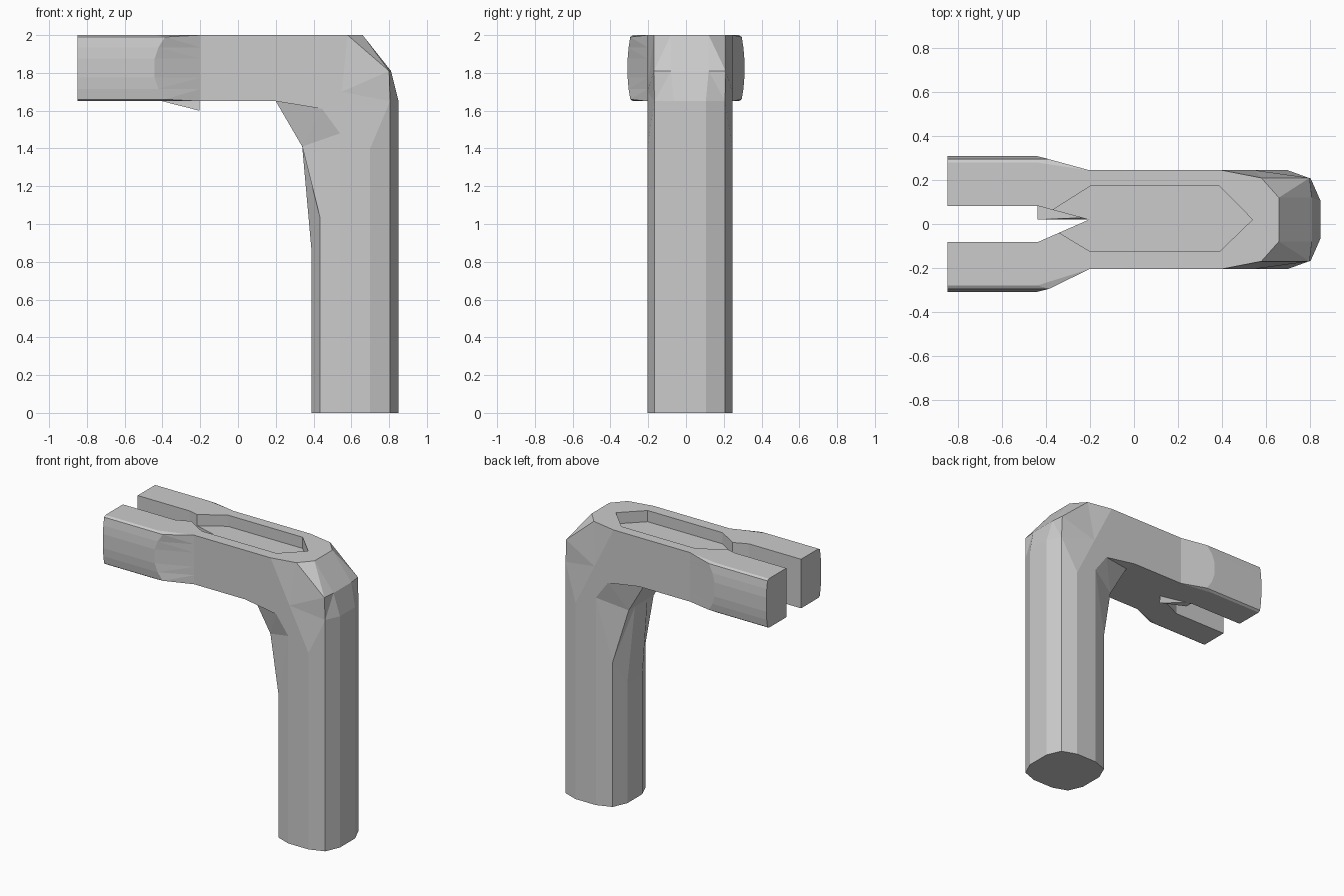
import bpy, bmesh

if "Cube" in bpy.data.objects:
    bpy.data.objects.remove(bpy.data.objects["Cube"])

CY = 0.02  # centre line of shaft and arm


def make_object(name, verts, faces):
    mesh = bpy.data.meshes.new(name)
    bm = bmesh.new()
    vs = [bm.verts.new(v) for v in verts]
    for f in faces:
        bm.faces.new([vs[i] for i in f])
    # flat triangles wherever a quad is bent
    bmesh.ops.triangulate(bm, faces=[f for f in bm.faces if len(f.verts) == 4])
    bmesh.ops.recalc_face_normals(bm, faces=bm.faces)
    bm.to_mesh(mesh)
    bm.free()
    ob = bpy.data.objects.new(name, mesh)
    bpy.context.collection.objects.link(ob)
    return ob


def loft(name, rings):
    n = len(rings[0])
    verts = [v for r in rings for v in r]
    faces = [(k * n + i, k * n + (i + 1) % n, (k + 1) * n + (i + 1) % n, (k + 1) * n + i)
             for k in range(len(rings) - 1) for i in range(n)]
    faces += [tuple(range(n))[::-1], tuple(range(len(verts) - n, len(verts)))]
    return make_object(name, verts, faces)


def boolean(target, tool, op):
    mod = target.modifiers.new(op.title(), 'BOOLEAN')
    mod.operation, mod.object, mod.solver = op, tool, 'EXACT'
    bpy.context.view_layer.objects.active = target
    bpy.ops.object.modifier_apply(modifier=mod.name)
    bpy.data.objects.remove(tool)


def mirrored(half):
    return [(x, CY + y, z) for x, y, z in half] + [(x, CY - y, z) for x, y, z in reversed(half)]


# Twelve-sided shaft, faceted elbow and arm: half rings from outer to inner side
section = [(.85, .085), (.805, .187), (.70, .225), (.54, .225), (.435, .187), (.39, .085)]
tops = [1.65, 1.65, 1.40, 1.48, 1.03, .85]
arm_y = [.10, .19, .225, .225, .14, .07]
foot = [(x, y, 0) for x, y in section]
shoulder = [(x, y, z) for (x, y), z in zip(section, tops)]
elbow = [(.81, .10, 1.81), (.80, .19, 1.81), (.55, .225, 1.70),
         (.445, .225, 1.61), (.34, .14, 1.41), (.34, .07, 1.41)]
arm_x = [.66, .58, .40, .20, .20, .20]
arm_start = [(x, y, 2.0 if i < 3 else 1.65) for i, (x, y) in enumerate(zip(arm_x, arm_y))]
arm_end = [(-.21, y, z) for _, y, z in arm_start]
body = loft("shaft_and_arm", [mirrored(r) for r in (foot, shoulder, elbow, arm_start, arm_end)])

# Two barrel-sided prongs tapering into the arm
curve = [(.28, .175), (.295, .165), (.304, .11), (.309, .05),
         (.309, -.05), (.304, -.11), (.295, -.165), (.28, -.175)]
for side, wall in ((1, .245), (-1, .205)):
    inner = side * .083
    end, neck, root = [], [], []
    for y, h in curve:
        z = 1.825 + h
        end.append((-.85, side * y, z))
        edge = abs(h) > .17
        neck.append((-.44 if edge else -.21 - (y - .25) / .06 * .235, side * y, z))
        root.append((-.20, side * (wall - .001) , z))
    for ring, x, y in ((end, -.85, inner), (neck, -.44, inner), (root, -.20, CY - side * .002)):
        ring += [(x, y, 1.65), (x, y, 2.0)]
    boolean(body, loft("prong", [end, neck, root]), 'UNION')

# Pointed recess in the top of the arm
outline = [(-.44, .02), (-.20, -.125), (.39, -.125), (.54, .02), (.39, .172), (-.20, .172)]
cutter = loft("recess_cutter", [[(x, y, z) for x, y in outline] for z in (1.92, 2.1)])
cutter.hide_render = True
boolean(body, cutter, 'DIFFERENCE')

# Small wedge in the crotch between the prongs
make_object("crotch_wedge",
            [(-.44, .085, 1.66), (-.44, .02, 1.66), (-.205, .02, 1.60), (-.205, .03, 1.67)],
            [(0, 1, 2), (0, 2, 3), (0, 3, 1), (1, 3, 2)])
